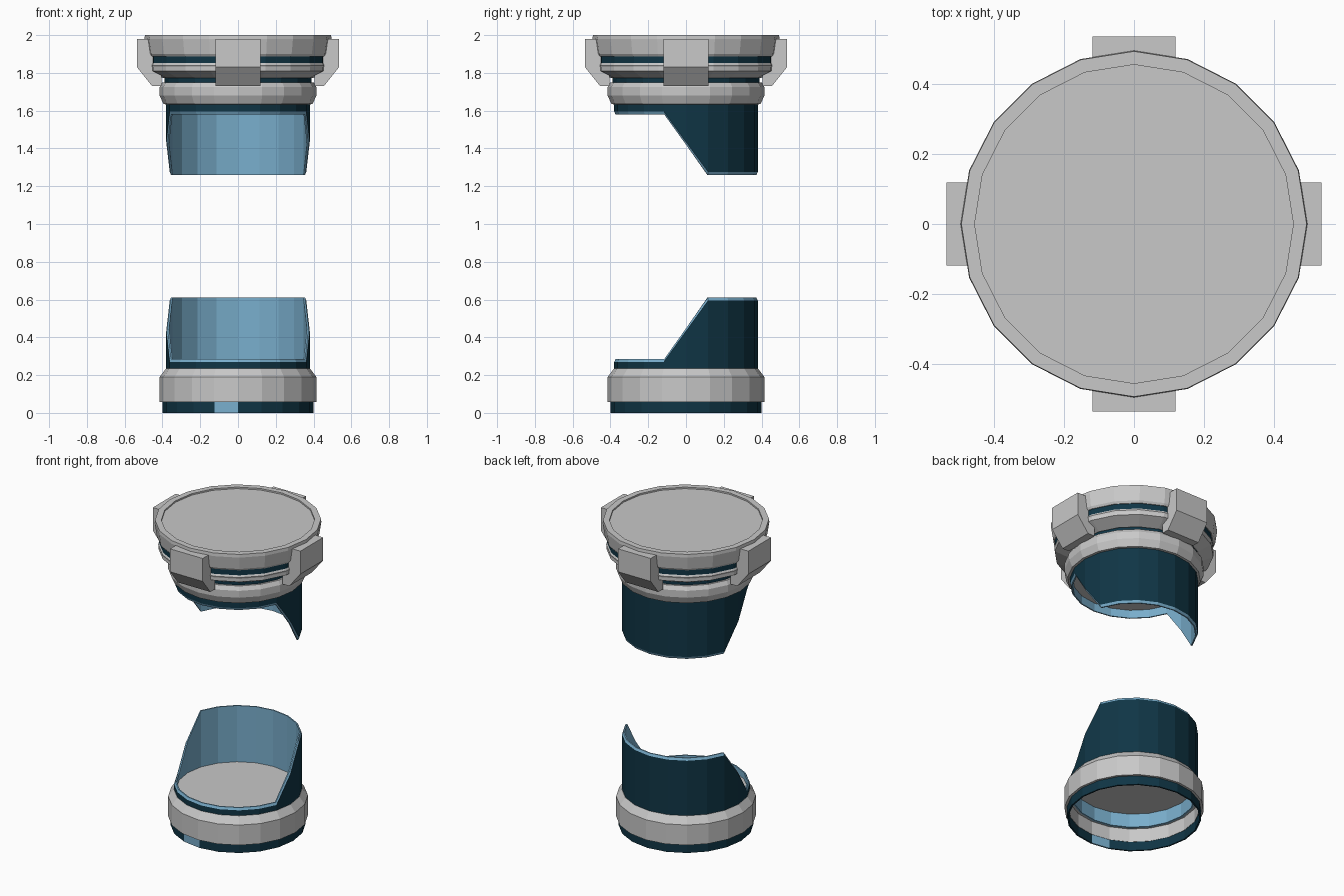
import bpy, bmesh, math

if "Cube" in bpy.data.objects:
    bpy.data.objects.remove(bpy.data.objects["Cube"])

SIDES = 20


def material(name, rgb):
    m = bpy.data.materials.new(name)
    m.diffuse_color = (*rgb, 1)
    m.use_nodes = True
    m.node_tree.nodes["Principled BSDF"].inputs["Base Color"].default_value = m.diffuse_color
    return m


GREY = material("light grey", (0.58, 0.58, 0.58))
DARK = material("dark teal blue", (0.005, 0.036, 0.06))
BLUE = material("light blue", (0.19, 0.42, 0.60))


def finish(name, bm, mats):
    bmesh.ops.recalc_face_normals(bm, faces=bm.faces[:])
    me = bpy.data.meshes.new(name)
    bm.to_mesh(me)
    bm.free()
    for m in mats:
        me.materials.append(m)
    ob = bpy.data.objects.new(name, me)
    bpy.context.collection.objects.link(ob)
    return ob


def lathe(name, profile, mats, bands=None, closed=True, patch=None):
    """Spin (radius, z) points; z may be a function of angle. bands = material per strip."""
    bm = bmesh.new()
    rings = []
    for r, z in profile:
        ring = []
        for i in range(SIDES):
            a = math.tau * i / SIDES
            h = z(a) if callable(z) else z
            ring.append(bm.verts.new((r * math.cos(a), r * math.sin(a), h)))
        rings.append(ring)
    n = len(rings)
    for k in range(n if closed else n - 1):
        lo, hi = rings[k], rings[(k + 1) % n]
        for i in range(SIDES):
            j = (i + 1) % SIDES
            f = bm.faces.new((lo[i], lo[j], hi[j], hi[i]))
            f.material_index = bands[k] if bands else 0
            if patch == i:
                f.material_index = 1
    if not closed:  # cap both ends
        bm.faces.new(rings[0])
        bm.faces.new(rings[-1])
    return finish(name, bm, mats)


def cut_height(front, back, offset=0.0):
    """Broken tube edge: level at the front, sloped at the sides, level at the back."""
    def h(a):
        t = max(0.0, min(1.0, 0.5 + 0.5 * math.sin(a) / math.sin(math.tau / SIDES)))
        return front + (back - front) * t + offset
    return h


# Open glass-like sleeves: dark outside, light blue rim and inside
def sleeve(name, root, front, back, sign):
    lathe(name, [(0.38, root), (0.38, cut_height(front, back, -0.015 * sign)),
                 (0.373, cut_height(front, back)), (0.365, cut_height(front, back)),
                 (0.365, root)],
          [DARK, BLUE], [0, 1, 1, 1, 1])


sleeve("lower_sleeve", 0.146, 0.285, 0.61, 1)
sleeve("upper_sleeve", 1.70, 1.58, 1.26, -1)

# Base: foot ring with one light facet, grey collar, inner floor
lathe("foot_ring", [(0.40, 0), (0.40, 0.07), (0.39, 0.07), (0.39, 0)],
      [DARK, BLUE], patch=14)
lathe("base_collar", [(0.381, 0.235), (0.415, 0.19), (0.415, 0.058), (0.388, 0.058),
                      (0.388, 0.146), (0.375, 0.146), (0.375, 0.235)], [GREY])
lathe("floor_disc", [(0.37, 0.235), (0.37, 0.242)], [GREY], closed=False)

# Head: dark core with grey rings around it
lathe("head_core", [(0.37, 1.64), (0.388, 1.70), (0.388, 1.79), (0.469, 1.84),
                    (0.469, 1.90)], [DARK], closed=False)
lathe("ceiling_disc", [(0.37, 1.633), (0.37, 1.639)], [GREY], closed=False)
lathe("neck_ring", [(0.381, 1.633), (0.395, 1.635), (0.415, 1.68), (0.415, 1.725), (0.40, 1.75),
                    (0.381, 1.75)], [GREY])
lathe("flared_ring", [(0.385, 1.772), (0.395, 1.772), (0.472, 1.81), (0.472, 1.83),
                      (0.475, 1.84), (0.466, 1.858), (0.45, 1.858)], [GREY])
lathe("top_rim", [(0.45, 1.887), (0.474, 1.887), (0.483, 1.90), (0.495, 1.98),
                  (0.493, 2.0), (0.455, 2.0), (0.455, 1.95)], [GREY])
lathe("top_plate", [(0.46, 1.95), (0.46, 1.99)], [GREY], closed=False)

# Four clamps gripping the head
outline = [(0.45, 1.98), (0.535, 1.98), (0.535, 1.83), (0.455, 1.73),
           (0.405, 1.73), (0.405, 1.79), (0.45, 1.82)]
for name, turn in (("right", 0), ("back", 1), ("left", 2), ("front", 3)):
    bm = bmesh.new()
    face = bm.faces.new([bm.verts.new((r, -0.118, z)) for r, z in outline])
    ext = bmesh.ops.extrude_face_region(bm, geom=[face], use_keep_orig=True)
    bmesh.ops.translate(bm, vec=(0, 0.236, 0),
                        verts=[v for v in ext["geom"] if isinstance(v, bmesh.types.BMVert)])
    clamp = finish(name + "_clamp", bm, [GREY])
    clamp.rotation_euler.z = turn * math.pi / 2
